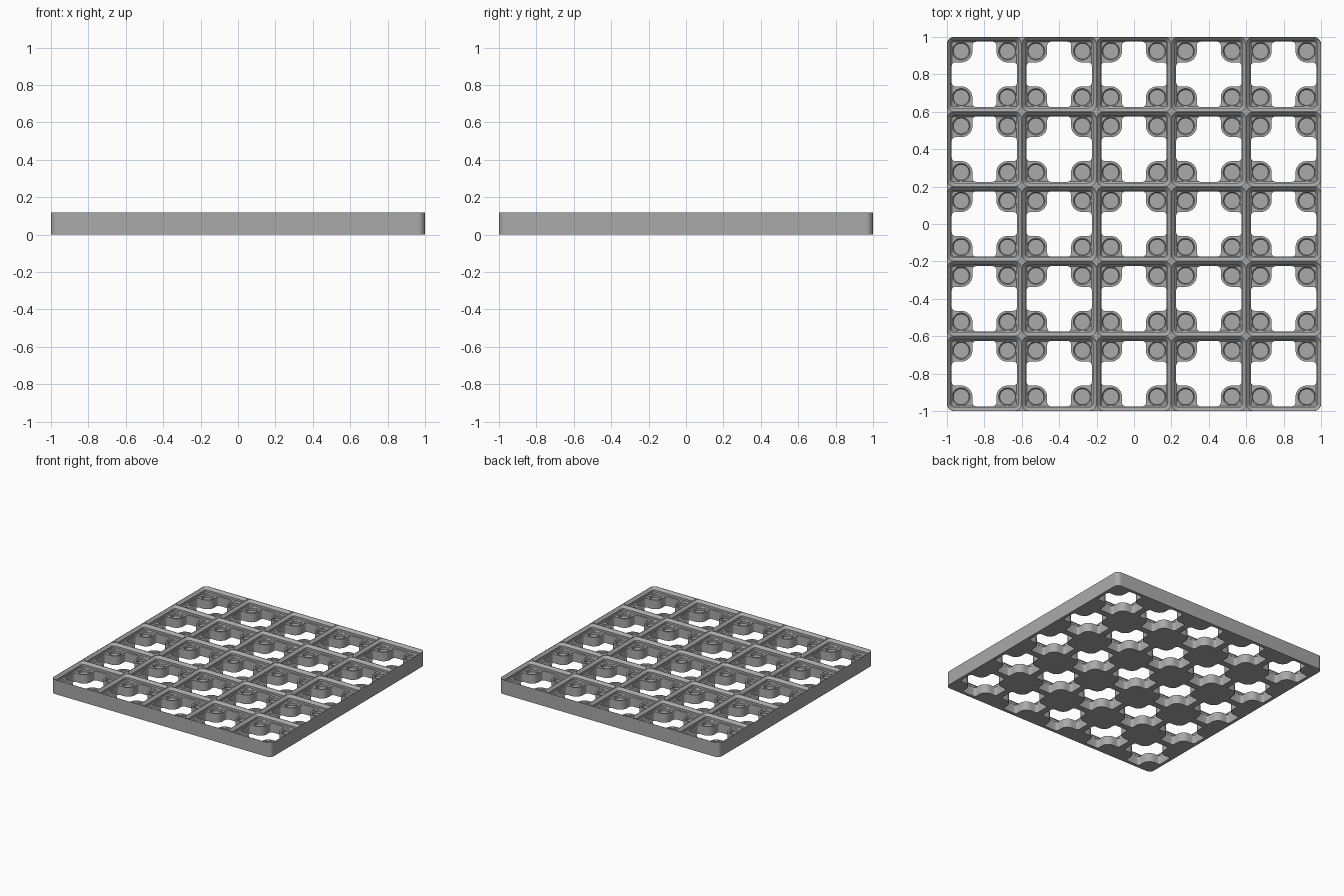
import bpy, bmesh
from math import sin, cos, pi

if "Cube" in bpy.data.objects:
    bpy.data.objects.remove(bpy.data.objects["Cube"])

CELLS, PITCH, HEIGHT = 5, 0.4, 0.118
FLOOR = HEIGHT - 0.0443          # level of the magnet pads
HOLE = 0.124                     # magnet offset from the cell centre
CENTRES = [((i - 2) * PITCH, (j - 2) * PITCH) for i in range(CELLS) for j in range(CELLS)]


def arc(cx, cy, r, a0, a1, n):
    """Points of an arc, angles in degrees."""
    angles = [(a0 + (a1 - a0) * k / n) * pi / 180 for k in range(n + 1)]
    return [(cx + r * cos(a), cy + r * sin(a)) for a in angles]


def four_way(quarter):
    """Repeat a quarter outline around the centre."""
    pts = []
    for k in range(4):
        c, s = [(1, 0), (0, 1), (-1, 0), (0, -1)][k]
        pts += [(x * c - y * s, x * s + y * c) for x, y in quarter]
    return pts


def rounded_square(half, r, n=6):
    return four_way(arc(half - r, half - r, r, 0, 90, n))


def loft(bm, rings, cx=0, cy=0):
    """Closed solid through a stack of (outline, z) rings, bottom to top."""
    loops = [[bm.verts.new((x + cx, y + cy, z)) for x, y in pts] for pts, z in rings]
    n = len(loops[0])
    for low, high in zip(loops, loops[1:]):
        for i in range(n):
            j = (i + 1) % n
            bm.faces.new((low[i], low[j], high[j], high[i]))
    bm.faces.new(loops[0][::-1])
    bm.faces.new(loops[-1])


def make_object(name, bm):
    mesh = bpy.data.meshes.new(name)
    bm.to_mesh(mesh)
    bm.free()
    obj = bpy.data.objects.new(name, mesh)
    bpy.context.collection.objects.link(obj)
    return obj


# Solid slab with rounded outer corners
bm = bmesh.new()
slab = rounded_square(1.0, 0.038, 8)
loft(bm, [(slab, 0), (slab, HEIGHT)])
plate = make_object("grid_baseplate", bm)

# Stepped sockets: lower chamfer, straight wall, upper chamfer
bm = bmesh.new()
socket = [(rounded_square(0.1729, 0.011), FLOOR),
          (rounded_square(0.1795, 0.0176), FLOOR + 0.0067),
          (rounded_square(0.1795, 0.0176), FLOOR + 0.0238),
          (rounded_square(0.1990, 0.0371), HEIGHT - 0.0010),
          (rounded_square(0.1990, 0.0371), HEIGHT + 0.02)]
for cx, cy in CENTRES:
    loft(bm, socket, cx, cy)
sockets = make_object("socket_cutter", bm)

# Cross-shaped windows that leave a rounded pad in each corner
bm = bmesh.new()
W, PAD, F = 0.1745, 0.060, 0.019
A = HOLE - PAD
window = four_way(arc(W - F, A - F, F, 0, 90, 5)
                  + arc(HOLE, HOLE, PAD, 270, 180, 10)
                  + arc(A - F, W - F, F, 0, 90, 5))
for cx, cy in CENTRES:
    loft(bm, [(window, -0.05), (window, FLOOR + 0.012)], cx, cy)
windows = make_object("window_cutter", bm)

# Chamfered round magnet pockets
bm = bmesh.new()
small, wide = [arc(0, 0, r, 0, 360, 32)[:-1] for r in (0.042, 0.048)]
pocket = [(small, FLOOR - 0.024), (small, FLOOR - 0.006),
          (wide, FLOOR), (wide, FLOOR + 0.004)]
for cx, cy in CENTRES:
    for sx in (-1, 1):
        for sy in (-1, 1):
            loft(bm, pocket, cx + sx * HOLE, cy + sy * HOLE)
pockets = make_object("pocket_cutter", bm)

# Cut everything out of the slab and bake the result
cutters = (sockets, windows, pockets)
for cutter in cutters:
    cutter.hide_render = True
    mod = plate.modifiers.new(cutter.name, 'BOOLEAN')
    mod.operation, mod.solver, mod.object = 'DIFFERENCE', 'EXACT', cutter
bpy.context.view_layer.update()
baked = bpy.data.meshes.new_from_object(plate.evaluated_get(bpy.context.evaluated_depsgraph_get()))
plate.modifiers.clear()
plate.data = baked
for cutter in cutters:
    bpy.data.objects.remove(cutter)

# Single grey material, smooth on the curved walls only
grey = bpy.data.materials.new("mid_grey")
grey.diffuse_color = (0.4, 0.4, 0.4, 1)
grey.use_nodes = True
grey.node_tree.nodes["Principled BSDF"].inputs["Base Color"].default_value = grey.diffuse_color
plate.data.materials.clear()
plate.data.materials.append(grey)
bpy.context.view_layer.objects.active = plate
plate.select_set(True)
bpy.ops.object.shade_smooth_by_angle(angle=pi / 6)
